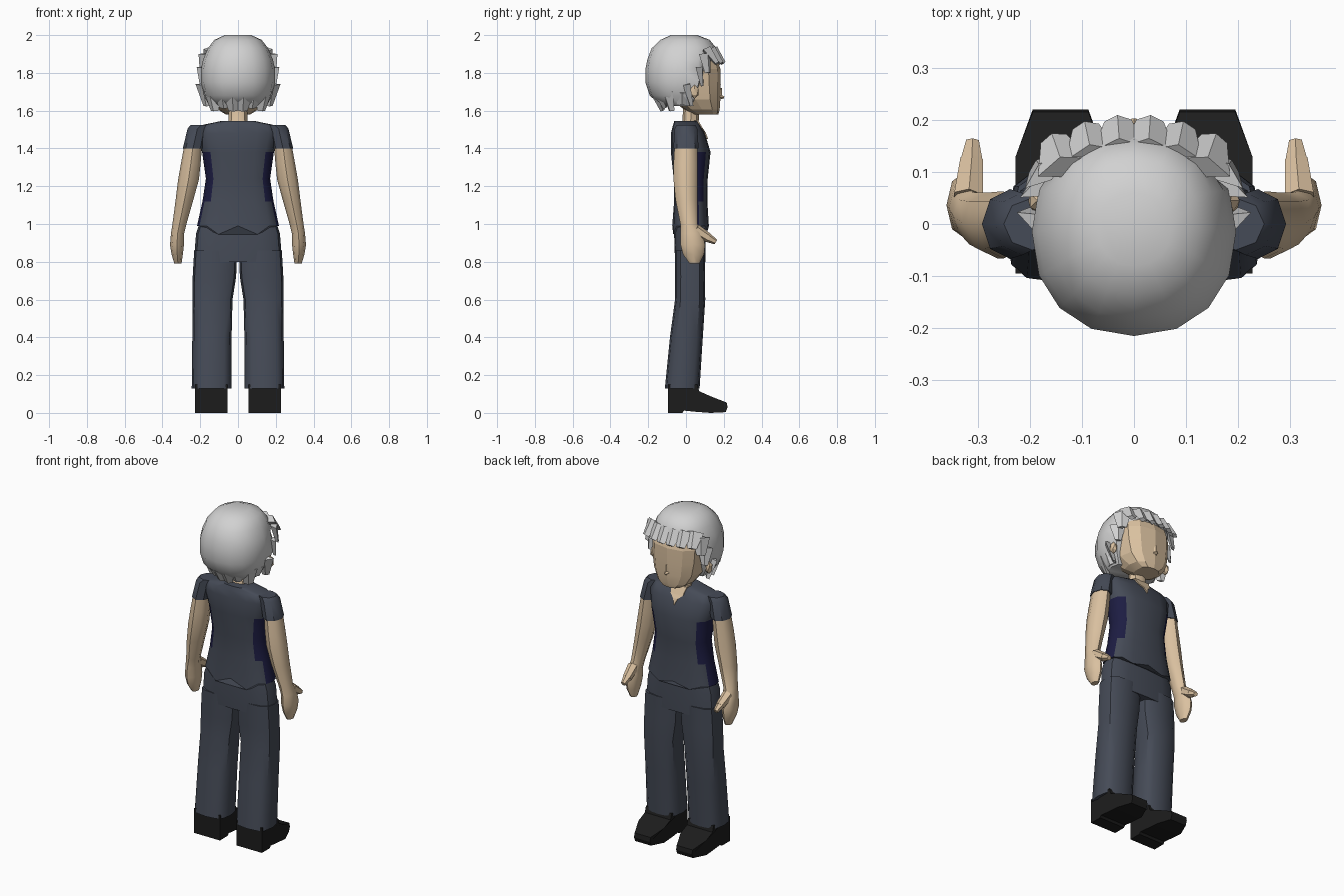
import bpy, bmesh, math
from mathutils import Vector, Matrix

if "Cube" in bpy.data.objects:
    bpy.data.objects.remove(bpy.data.objects["Cube"])


def material(name, rgb):
    m = bpy.data.materials.new(name)
    m.diffuse_color = (*rgb, 1)
    m.use_nodes = True
    m.node_tree.nodes["Principled BSDF"].inputs["Base Color"].default_value = m.diffuse_color
    return m


SKIN = material("skin", (0.70, 0.53, 0.35))
HAIR = material("pale_grey_hair", (0.64, 0.64, 0.64))
SLATE = material("slate_cloth", (0.060, 0.070, 0.095))
NAVY = material("navy_panel", (0.012, 0.012, 0.055))
BLACK = material("black_leather", (0.012, 0.012, 0.012))


def finish(name, bm, mats, angle=40):
    bmesh.ops.recalc_face_normals(bm, faces=bm.faces)
    me = bpy.data.meshes.new(name)
    bm.to_mesh(me)
    bm.free()
    ob = bpy.data.objects.new(name, me)
    bpy.context.collection.objects.link(ob)
    for m in mats:
        me.materials.append(m)
    if angle:
        bpy.ops.object.select_all(action='DESELECT')
        ob.select_set(True)
        bpy.context.view_layer.objects.active = ob
        bpy.ops.object.shade_smooth_by_angle(angle=math.radians(angle))
    return ob


def loft(rings, n=12, e=2.0, side=1, shape=None):
    """Stack superellipse rings given as (cx, cy, z, rx, ry)."""
    bm = bmesh.new()
    loops = []
    for cx, cy, z, rx, ry in rings:
        loop = []
        for i in range(n):
            a = math.tau * i / n
            c, s = math.cos(a), math.sin(a)
            x = cx + rx * math.copysign(abs(c) ** (2 / e), c)
            y = cy + ry * math.copysign(abs(s) ** (2 / e), s)
            p = (x, y, z)
            if shape:
                p = shape(*p)
            loop.append(bm.verts.new((p[0] * side, p[1], p[2])))
        loops.append(loop)
    for a, b in zip(loops, loops[1:]):
        for i in range(n):
            j = (i + 1) % n
            bm.faces.new((a[i], a[j], b[j], b[i]))
    bm.faces.new(loops[0])
    bm.faces.new(loops[-1])
    return bm


def spike(bm, p, q, r1, r2, sides=4, flat=1.0):
    """Tapered stick from p to q, optionally flattened."""
    p, q = Vector(p), Vector(q)
    d = q - p
    rot = d.to_track_quat('Z', 'Y').to_matrix().to_4x4()
    mat = Matrix.Translation((p + q) / 2) @ rot @ Matrix.Diagonal((1, flat, 1, 1))
    bmesh.ops.create_cone(bm, cap_ends=True, segments=sides, radius1=r1,
                          radius2=r2, depth=d.length, matrix=mat)


# Shirt body with a zigzag hem and navy side panels
def hem(x, y, z):
    if z < 1.0 and 0.05 < abs(x) < 0.13:
        z -= 0.045 if y < 0 else 0.025
    return x, y, z


bm = loft([(0, 0, 1.545, .09, .062), (0, .003, 1.522, .20, .072),
           (0, .010, 1.48, .215, .09), (0, .025, 1.38, .19, .105),
           (0, .025, 1.24, .17, .09), (0, .025, 1.12, .188, .088),
           (0, .024, .99, .217, .097)], n=16, e=2.6, shape=hem)
bm.normal_update()
bmesh.ops.recalc_face_normals(bm, faces=bm.faces)
for f in bm.faces:
    if abs(f.normal.x) > 0.6 and f.calc_center_median().z < 1.42:
        f.material_index = 1
finish("shirt", bm, [SLATE, NAVY])

# Skin showing in the open V neck
bm = bmesh.new()
outline = [(-.05, .064, 1.55), (-.04, .090, 1.505), (-.015, .104, 1.485), (0, .117, 1.45),
           (.015, .104, 1.485), (.04, .090, 1.505), (.05, .064, 1.55)]
top = [bm.verts.new(p) for p in outline]
back = [bm.verts.new((x, y - .03, z)) for x, y, z in outline]
for i in range(7):
    j = (i + 1) % 7
    bm.faces.new((top[i], top[j], back[j], back[i]))
for i in range(3):
    for loop in (top, back):
        quad = [loop[i], loop[i + 1], loop[5 - i], loop[6 - i]]
        bm.faces.new(quad if i < 2 else [loop[2], loop[3], loop[4]])
finish("neck_opening", bm, [SKIN], 0)

# Hips
finish("hips", loft([(0, .02, 1.03, .195, .078), (0, .02, .95, .222, .083),
                     (0, .022, .80, .234, .08)], n=16, e=3), [SLATE])

for s, tag in ((1, "right"), (-1, "left")):
    # Trouser leg
    finish(f"trouser_leg_{tag}", loft([
        (.118, .022, .86, .114, .080), (.125, .022, .72, .115, .079),
        (.135, .022, .60, .106, .080), (.138, .002, .40, .104, .087),
        (.140, -.020, .13, .105, .092)], n=12, e=3, side=s), [SLATE])

    # Shoe: side profile extruded, then the toe is narrowed
    prof = [(-.095, 0), (-.02, 0), (-.01, .012), (.05, .006), (.13, 0), (.21, .004),
            (.22, .03), (.215, .055), (.13, .088), (.07, .115), (.06, .15), (-.095, .15)]
    bm = bmesh.new()
    face = bm.faces.new([bm.verts.new((.055 * s, y, z)) for y, z in prof])
    ext = bmesh.ops.extrude_face_region(bm, geom=[face])
    bmesh.ops.translate(bm, vec=(.172 * s, 0, 0),
                        verts=[v for v in ext["geom"] if isinstance(v, bmesh.types.BMVert)])
    for v in bm.verts:
        if v.co.y > .2:
            v.co.x = s * (.141 + (abs(v.co.x) - .141) * .62)
    finish(f"shoe_{tag}", bm, [BLACK], 25)

    # Sleeve
    finish(f"sleeve_{tag}", loft([
        (.195, 0, 1.525, .055, .05), (.215, 0, 1.505, .052, .06),
        (.238, 0, 1.40, .054, .067)], n=8, side=s), [SLATE])

    # Arm and hand
    finish(f"arm_{tag}", loft([
        (.237, 0, 1.42, .047, .060), (.250, -.002, 1.32, .052, .064),
        (.262, -.002, 1.235, .055, .064), (.283, .002, 1.13, .047, .058),
        (.310, .015, 1.00, .037, .045), (.320, .030, .95, .035, .058),
        (.323, .036, .89, .037, .065), (.322, .040, .84, .030, .056),
        (.318, .045, .79, .019, .026)], n=8, side=s), [SKIN], 50)
    bm = bmesh.new()
    spike(bm, (.318 * s, .05, .97), (.312 * s, .12, .925), .032, .025, 6)
    spike(bm, (.312 * s, .115, .928), (.310 * s, .158, .905), .025, .014, 6)
    finish(f"thumb_{tag}", bm, [SKIN], 50)

    # Ear
    bm = bmesh.new()
    bmesh.ops.create_icosphere(bm, subdivisions=1, radius=1, matrix=Matrix.Translation(
        (.185 * s, .045, 1.70)) @ Matrix.Diagonal((.02, .025, .038, 1)))
    finish(f"ear_{tag}", bm, [SKIN], 0)

# Neck and faceted head
finish("neck", loft([(0, .01, 1.50, .058, .05), (0, .025, 1.55, .05, .043),
                     (0, .03, 1.66, .05, .045)], n=8), [SKIN])
finish("head", loft([(0, .105, 1.58, .065, .066), (0, .085, 1.605, .105, .093),
                     (0, .05, 1.66, .14, .132), (0, .035, 1.74, .155, .149),
                     (0, .03, 1.82, .16, .152), (0, .02, 1.92, .14, .13)],
                    n=12, e=2.6), [SKIN], 15)
bm = bmesh.new()
spike(bm, (0, .172, 1.665), (0, .186, 1.72), .018, .004)
spike(bm, (0, .17, 1.675), (0, .202, 1.67), .018, .005)
finish("nose", bm, [SKIN], 0)


# Hair cap: full dome above the brow, cut back to the ears below it
def cut_back(x, y, z):
    if z < 1.85:
        y = min(y, .03 + (z - 1.62) * .35)
    return x, y, z


finish("hair_cap", loft([
    (0, -.01, 2.00, .07, .07), (0, -.005, 1.975, .125, .13), (0, -.01, 1.93, .16, .172),
    (0, -.015, 1.87, .185, .19), (0, -.015, 1.82, .196, .20), (0, -.015, 1.75, .196, .20),
    (0, -.02, 1.68, .178, .172), (0, -.02, 1.625, .14, .11)],
    n=16, e=2.2, shape=cut_back), [HAIR], 50)

# Loose locks: fringe, sideburns and ragged nape
bm = bmesh.new()
for x in (-.15, -.09, -.03, .03, .09, .15):
    y = .175 - 1.6 * x * x
    spike(bm, (x * .9, y - .03, 1.925), (x * 1.03, y + .025, 1.85), .052, .026, 4, .5)
for s in (1, -1):
    spike(bm, (s * .17, .10, 1.90), (s * .182, .115, 1.80), .05, .025, 4, .4)
    spike(bm, (s * .178, .07, 1.83), (s * .185, .085, 1.73), .045, .018, 4, .4)
    spike(bm, (s * .18, .0, 1.74), (s * .165, .03, 1.625), .05, .02, 4, .4)
    for deg, tip in ((0, 1.635), (32, 1.60), (60, 1.615), (80, 1.60)):
        a = math.radians(deg)
        dx, dy = s * math.cos(a), -math.sin(a)
        spike(bm, (dx * .165, dy * .15 - .02, 1.70),
              (dx * .145, dy * .105 - .02, tip), .05, .026, 4, .45)
finish("hair_locks", bm, [HAIR], 0)
